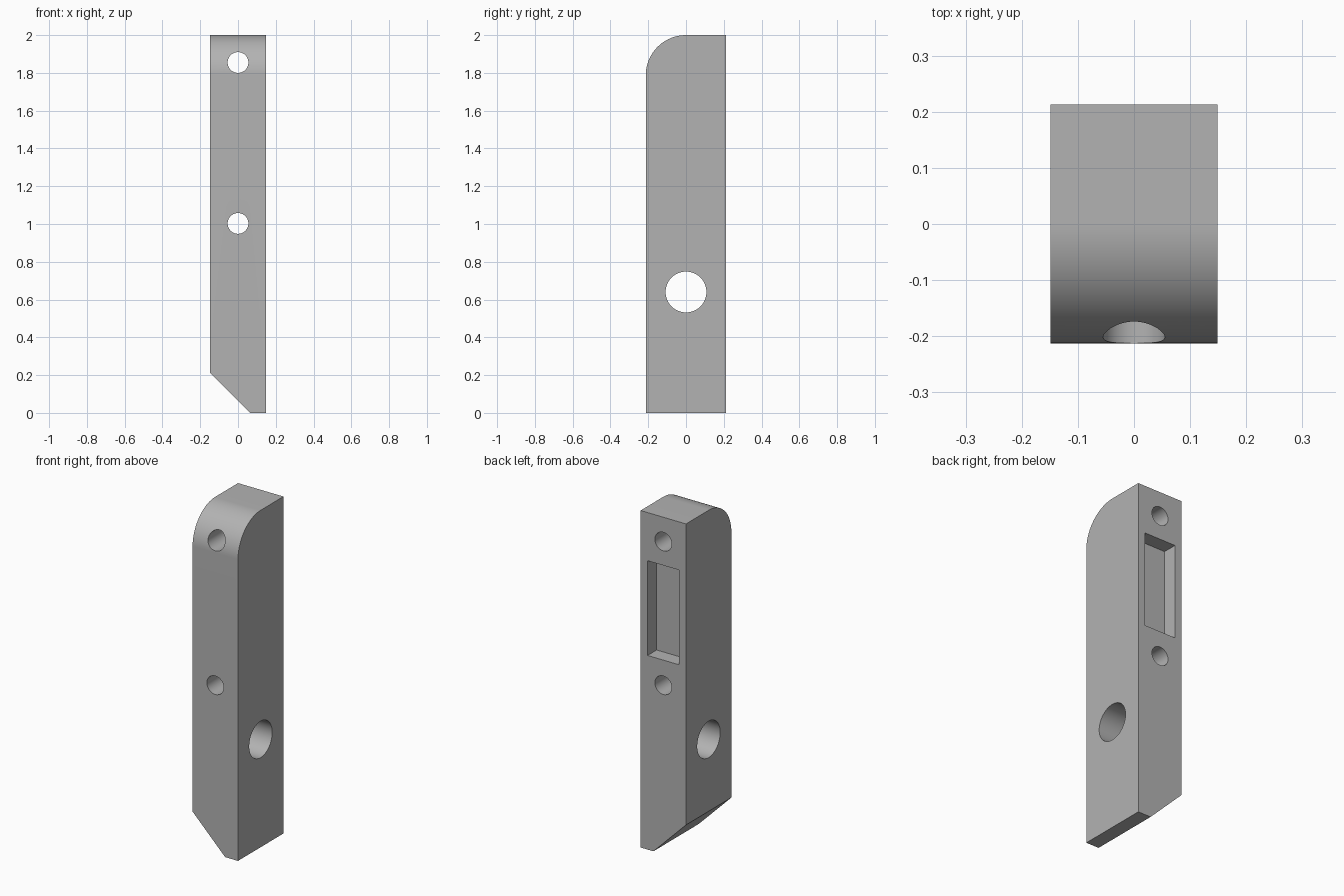
import bpy, bmesh, math
from mathutils import Matrix, Vector

cube = bpy.data.objects.get("Cube")
if cube:
    bpy.data.objects.remove(cube, do_unlink=True)

HX, HY, TOP = 0.149, 0.213, 2.0

grey = bpy.data.materials.new("plain grey")
grey.use_nodes = True
grey.diffuse_color = (0.45, 0.45, 0.45, 1)
grey.node_tree.nodes["Principled BSDF"].inputs["Base Color"].default_value = (0.45, 0.45, 0.45, 1)


def make_object(name, bm):
    bmesh.ops.recalc_face_normals(bm, faces=bm.faces)
    mesh = bpy.data.meshes.new(name)
    bm.to_mesh(mesh)
    bm.free()
    mesh.materials.append(grey)
    obj = bpy.data.objects.new(name, mesh)
    bpy.context.collection.objects.link(obj)
    return obj


def prism(name, points, offset):
    """Extrude a flat outline along an offset."""
    bm = bmesh.new()
    face = bm.faces.new([bm.verts.new(p) for p in points])
    ext = bmesh.ops.extrude_face_region(bm, geom=[face])
    bmesh.ops.translate(bm, vec=Vector(offset),
                        verts=[v for v in ext["geom"] if isinstance(v, bmesh.types.BMVert)])
    return make_object(name, bm)


def drill(name, radius, z, axis):
    """Cylinder cutter through the centre line."""
    bm = bmesh.new()
    bmesh.ops.create_cone(bm, cap_ends=True, segments=64, radius1=radius, radius2=radius, depth=1,
                          matrix=Matrix.Translation((0, 0, z)) @ Matrix.Rotation(math.pi / 2, 4, axis))
    return make_object(name, bm)


def box(name, centre, size):
    bm = bmesh.new()
    bmesh.ops.create_cube(bm, size=1, matrix=Matrix.Translation(centre) @ Matrix.Diagonal((*size, 1)))
    return make_object(name, bm)


# Bar with a rounded front top edge
arc = [(-HX, -HY * math.cos(a), TOP - HY + HY * math.sin(a))
       for a in (math.pi / 2 * i / 32 for i in range(33))]
body = prism("bar_body", [(-HX, HY, 0), (-HX, -HY, 0)] + arc + [(-HX, HY, TOP)], (2 * HX, 0, 0))

# Slanted foot, screw holes, cross hole and rear pocket
cutters = [
    prism("foot_chamfer_cutter",
          [(-HX - 0.1, -0.5, HY + 0.1), (HX + 0.016, -0.5, -0.1), (-HX - 0.1, -0.5, -0.1)], (0, 1, 0)),
    drill("upper_screw_hole_cutter", 0.055, 1.855, "X"),
    drill("lower_screw_hole_cutter", 0.055, 1.003, "X"),
    drill("cross_hole_cutter", 0.108, 0.64, "Y"),
    box("rear_pocket_cutter", (0, HY - 0.085 + 0.1, 1.433), (0.206, 0.2, 0.562)),
]
bpy.context.view_layer.objects.active = body
body.select_set(True)
for cutter in cutters:
    mod = body.modifiers.new(cutter.name, "BOOLEAN")
    mod.operation = "DIFFERENCE"
    mod.solver = "EXACT"
    mod.object = cutter
    bpy.ops.object.modifier_apply(modifier=mod.name)
    bpy.data.objects.remove(cutter, do_unlink=True)

bpy.ops.object.shade_smooth_by_angle(angle=math.radians(30))
